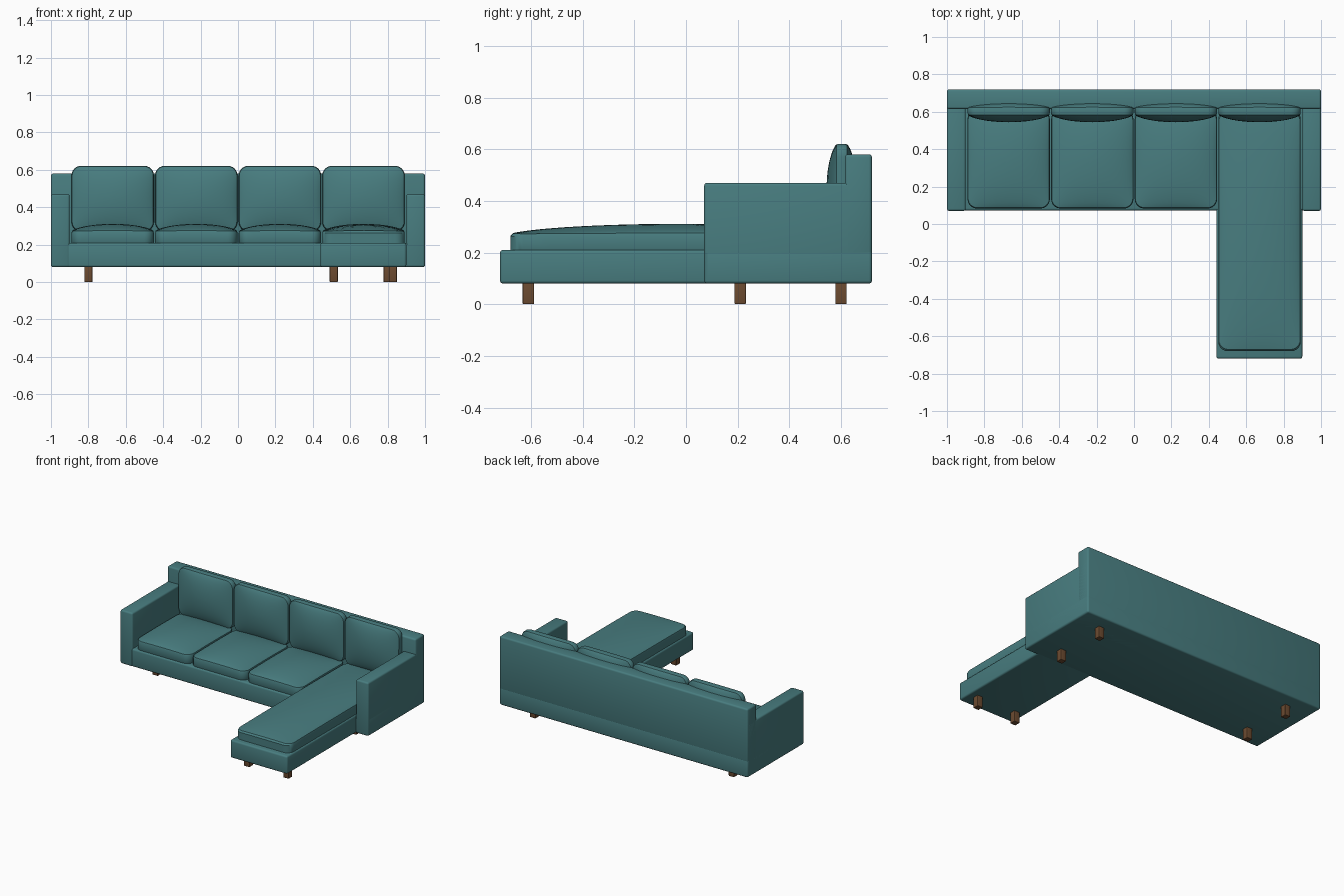
import bpy, bmesh, math

if "Cube" in bpy.data.objects:
    bpy.data.objects.remove(bpy.data.objects["Cube"])


def material(name, rgb):
    m = bpy.data.materials.new(name)
    m.diffuse_color = (*rgb, 1)
    m.use_nodes = True
    m.node_tree.nodes["Principled BSDF"].inputs["Base Color"].default_value = m.diffuse_color
    return m


teal = material("teal fabric", (0.065, 0.205, 0.215))
wood = material("brown wood", (0.15, 0.07, 0.03))


def finish(name, bm, mat):
    bmesh.ops.recalc_face_normals(bm, faces=bm.faces)
    me = bpy.data.meshes.new(name)
    bm.to_mesh(me)
    bm.free()
    me.materials.append(mat)
    ob = bpy.data.objects.new(name, me)
    bpy.context.collection.objects.link(ob)
    bpy.ops.object.select_all(action='DESELECT')
    ob.select_set(True)
    bpy.context.view_layer.objects.active = ob
    bpy.ops.object.shade_smooth_by_angle(angle=math.radians(35))
    return ob


def box(name, x, y, z, mat=teal, bevel=0.012):
    """Box between (min, max) pairs with softly rounded edges."""
    bm = bmesh.new()
    bmesh.ops.create_cube(bm, size=1)
    for v in bm.verts:
        for i, (a, b) in enumerate((x, y, z)):
            v.co[i] = a if v.co[i] < 0 else b
    bmesh.ops.bevel(bm, geom=bm.edges[:], offset=bevel, segments=3,
                    profile=0.5, affect='EDGES')
    return finish(name, bm, mat)


def outline(hx, hy, r, arc=6, side=12):
    """Rounded rectangle with evenly split straight sides."""
    corners = []
    for k, (sx, sy) in enumerate(((1, 1), (-1, 1), (-1, -1), (1, -1))):
        corners.append([(sx * (hx - r) + r * math.cos(a), sy * (hy - r) + r * math.sin(a))
                        for a in ((k + i / arc) * math.pi / 2 for i in range(arc + 1))])
    pts = []
    for k in range(4):
        pts += corners[k]
        a, b = corners[k][-1], corners[(k + 1) % 4][0]
        pts += [(a[0] + (b[0] - a[0]) * i / side, a[1] + (b[1] - a[1]) * i / side)
                for i in range(1, side)]
    return pts


def cushion(name, hx, hy, edge, top, bottom, r=0.05):
    """Pillow: straight rim of half height edge, domed on both faces."""
    bm = bmesh.new()
    pts = outline(hx, hy, r)
    n = len(pts)

    def ring(t, sign, bulge, soft=0.0):
        vs = []
        for px, py in pts:
            x, y = px * t, py * t
            dome = (max(0, 1 - (x / hx) ** 2) * max(0, 1 - (y / hy) ** 2)) ** 0.65
            vs.append(bm.verts.new((x, y, sign * (edge - soft + bulge * dome))))
        return vs

    ts = [0.1, 0.25, 0.4, 0.55, 0.68, 0.8, 0.89, 0.95, 0.985]
    rings = [ring(t, 1, top) for t in ts] + [ring(1, 1, 0, 0.008), ring(1, -1, 0, 0.008)]
    rings += [ring(t, -1, bottom) for t in reversed(ts)]
    for a, b in zip(rings, rings[1:]):
        for i in range(n):
            j = (i + 1) % n
            bm.faces.new((a[i], a[j], b[j], b[i]))
    for vs, z in ((rings[0], edge + top), (rings[-1], -edge - bottom)):
        c = bm.verts.new((0, 0, z))
        for i in range(n):
            bm.faces.new((vs[i], vs[(i + 1) % n], c))
    return finish(name, bm, teal)


# Frame: base, chaise base, backrest and arms
box("sofa_base", (-1, 1), (0.072, 0.72), (0.08, 0.21))
box("chaise_base", (0.44, 0.90), (-0.72, 0.60), (0.08, 0.21))
box("backrest", (-1, 1), (0.615, 0.72), (0.19, 0.58))
for side, x in (("left", (-1, -0.9)), ("right", (0.9, 1))):
    box(side + "_arm", x, (0.07, 0.718), (0.08, 0.47))

# Seat cushions, the last one being the long chaise cushion
for i in range(4):
    cx = -0.67 + 0.447 * i
    y0 = -0.68 if i == 3 else 0.083
    seat = cushion("chaise_cushion" if i == 3 else f"seat_cushion_{i + 1}",
                   0.22, (0.61 - y0) / 2, 0.035, 0.04, 0)
    seat.location = (cx, (0.61 + y0) / 2, 0.236)

    # Back cushion standing upright against the backrest
    back = cushion(f"back_cushion_{i + 1}", 0.22, 0.175, 0.017, 0.042, 0.042)
    back.rotation_euler = (math.pi / 2, 0, 0)
    back.location = (cx, 0.603, 0.446)

# Legs
spots = [(-0.8, 0.21), (-0.8, 0.60), (0.8, 0.21), (0.8, 0.60), (0.512, -0.61), (0.828, -0.61)]
for i, (x, y) in enumerate(spots):
    box(f"leg_{i + 1}", (x - 0.022, x + 0.022), (y - 0.022, y + 0.022), (0, 0.09), wood, 0.004)
